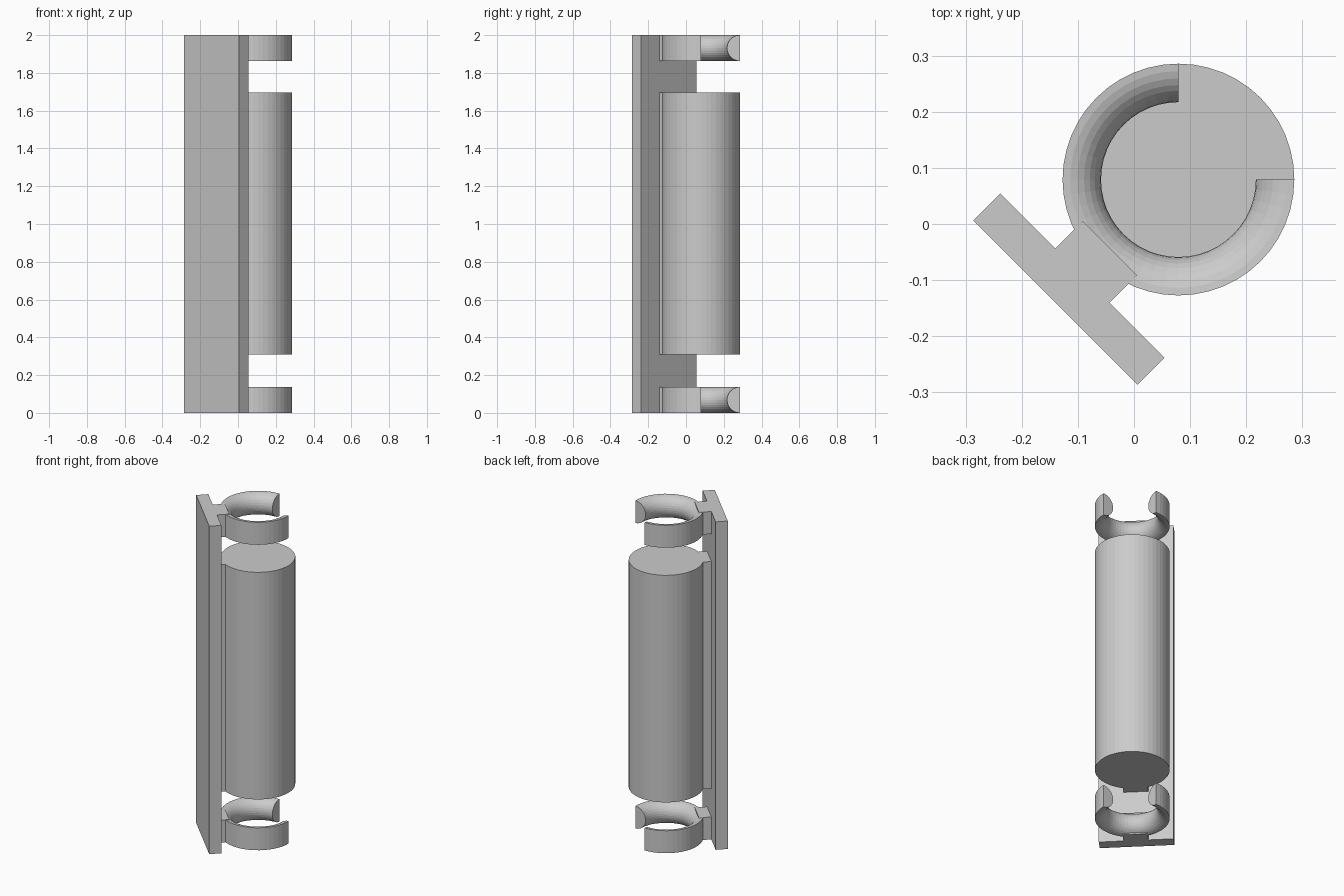
import bpy, bmesh
from math import sin, cos, pi, radians

if "Cube" in bpy.data.objects:
    bpy.data.objects.remove(bpy.data.objects["Cube"])

# Everything is laid out along local x, then turned 45 degrees about z
TURN = radians(45)
CX, R, T = 0.112, 0.2065, 0.0685      # barrel axis, outer radius, clip thickness
H = 2 * T                             # clip height
BODY = (0.31, 1.695)


def finish(name, bm):
    bmesh.ops.recalc_face_normals(bm, faces=bm.faces)
    mesh = bpy.data.meshes.new(name)
    bm.to_mesh(mesh)
    bm.free()
    ob = bpy.data.objects.new(name, mesh)
    ob.rotation_euler.z = TURN
    bpy.context.collection.objects.link(ob)
    return ob


def box(name, x0, x1, half_y, z0, z1):
    bm = bmesh.new()
    bmesh.ops.create_cube(bm, size=1)
    bmesh.ops.scale(bm, vec=(x1 - x0, 2 * half_y, z1 - z0), verts=bm.verts)
    bmesh.ops.translate(bm, vec=((x0 + x1) / 2, 0, (z0 + z1) / 2), verts=bm.verts)
    return finish(name, bm)


def barrel(name, z0, z1):
    bm = bmesh.new()
    bmesh.ops.create_cone(bm, cap_ends=True, segments=48, radius1=R, radius2=R, depth=z1 - z0)
    bmesh.ops.translate(bm, vec=(CX, 0, (z0 + z1) / 2), verts=bm.verts)
    return finish(name, bm)


def clip(name, z0, steps=36, arc=16):
    # D-shaped section (flat outside, round inside) swept through 270 degrees
    bm = bmesh.new()
    rings = []
    for i in range(steps + 1):
        a = radians(45 + 270 * i / steps)
        ring = []
        for j in range(arc + 1):
            t = pi * j / arc
            r, z = R - T * sin(t), z0 + T - T * cos(t)
            ring.append(bm.verts.new((CX + r * cos(a), r * sin(a), z)))
        rings.append(ring)
    n = arc + 1
    for a, b in zip(rings, rings[1:]):
        for j in range(n):
            k = (j + 1) % n
            bm.faces.new((a[j], a[k], b[k], b[j]))
    bm.faces.new(rings[0])
    bm.faces.new(rings[-1])
    return finish(name, bm)


# Back plate
box("back_plate", -0.198, -0.130, 0.207, 0, 2)

# Central barrel and its rib
barrel("barrel", *BODY)
box("barrel_rib", -0.130, -0.061, 0.0685, *BODY)

# Open clips and their stems at both ends
for label, z in (("lower", 0), ("upper", 2 - H)):
    clip(label + "_clip", z)
    box(label + "_clip_stem", -0.130, -0.061, 0.0685, z, z + H)
